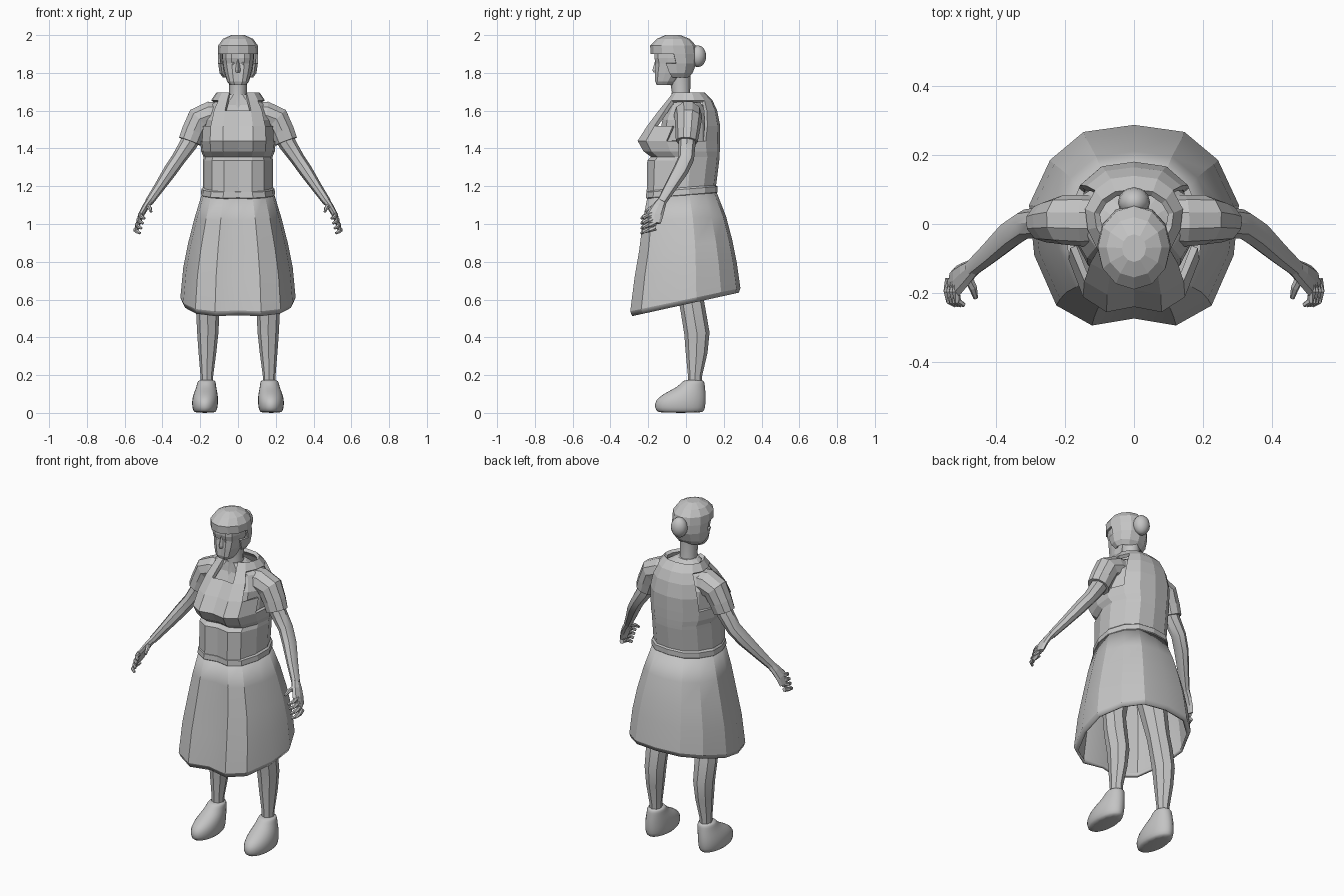
import bpy, bmesh, math
from mathutils import Vector

cube = bpy.data.objects.get("Cube")
if cube:
    bpy.data.objects.remove(cube)

GREY = (0.55, 0.55, 0.55, 1)
grey = bpy.data.materials.new("plain grey")
grey.use_nodes = True
grey.diffuse_color = GREY
grey.node_tree.nodes["Principled BSDF"].inputs["Base Color"].default_value = GREY

# Unit cross-sections, counter-clockwise from the front
half = [(0, -.93), (.4, -1), (.74, -.8), (.95, -.3), (1, .2), (.8, .65), (.48, .93), (0, 1)]
BODY = half + [(-x, y) for x, y in half[-2:0:-1]]


def round_profile(n):
    return [(math.sin(math.tau * i / n), -math.cos(math.tau * i / n)) for i in range(n)]


def level(profile, z, hx, front, back, tilt=0, cx=0):
    """Horizontal ring; the tilt raises the back."""
    mid, hy = (front + back) / 2, (back - front) / 2
    pts = [(cx + hx * u, mid + hy * v) for u, v in profile]
    return [Vector((x, y, z + tilt * y)) for x, y in pts]


def skin(name, rings, caps=True, drop=None, smooth=None):
    """Bridge rings into a surface, leaving out faces that match the drop rule."""
    bm = bmesh.new()
    rows = [[bm.verts.new(p) for p in ring] for ring in rings]
    n = len(rows[0])
    for a, b in zip(rows, rows[1:]):
        for i in range(n):
            j = (i + 1) % n
            bm.faces.new((a[i], a[j], b[j], b[i]))
    if caps:
        bm.faces.new(rows[0][::-1])
        bm.faces.new(rows[-1])
        bmesh.ops.recalc_face_normals(bm, faces=bm.faces)
    if drop:
        gone = [f for f in bm.faces if drop(f.calc_center_median())]
        bmesh.ops.delete(bm, geom=gone, context='FACES')
    mesh = bpy.data.meshes.new(name)
    bm.to_mesh(mesh)
    bm.free()
    mesh.materials.append(grey)
    obj = bpy.data.objects.new(name, mesh)
    bpy.context.collection.objects.link(obj)
    if smooth:
        shade(obj, smooth)
    return obj


def shade(obj, degrees):
    bpy.ops.object.select_all(action='DESELECT')
    obj.select_set(True)
    bpy.context.view_layer.objects.active = obj
    bpy.ops.object.shade_smooth_by_angle(angle=math.radians(degrees))


def thicken(obj, amount):
    mod = obj.modifiers.new("thickness", 'SOLIDIFY')
    mod.thickness, mod.offset = amount, -1


def tube(name, path, sides=8, side=1, smooth=None):
    """Limb along points (x, y, z, radius, depth radius); side -1 mirrors it."""
    pts = [Vector(p[:3]) for p in path]
    rings = []
    for i, p in enumerate(pts):
        d = (pts[min(i + 1, len(pts) - 1)] - pts[max(i - 1, 0)]).normalized()
        u = Vector((0, 1, 0)).cross(d).normalized()
        v = d.cross(u)
        r, q = path[i][3], path[i][-1]
        ring = [p + u * r * a + v * q * b for a, b in round_profile(sides)]
        rings.append([Vector((c.x * side, c.y, c.z)) for c in ring])
    return skin(name, rings, smooth=smooth)


# Skirt with a hem that is higher at the back
skirt = skin("skirt", [level(BODY, *r) for r in [
    (.575, .295, -.285, .28, .22), (.6, .305, -.295, .288, .21), (.76, .29, -.272, .268, .15),
    (.89, .265, -.247, .245, .1), (1.03, .23, -.228, .212, .05), (1.17, .188, -.2, .16, .02)]],
    caps=False, smooth=24)
thicken(skirt, .015)
skin("waistband", [level(BODY, *r) for r in [
    (1.145, .185, -.2, .155, .08), (1.155, .196, -.212, .168, .08),
    (1.185, .194, -.21, .168, .08), (1.2, .18, -.195, .15, .08)]])

# Shirt under the bodice
skin("shirt", [level(BODY, *r) for r in [
    (1.18, .165, -.15, .13), (1.42, .18, -.15, .14), (1.55, .185, -.125, .13),
    (1.63, .15, -.085, .09), (1.66, .1, -.08, .06), (1.685, .06, -.075, .03)]])


def bodice_gap(c):
    armhole = c.z > 1.44 and abs(c.x) > .11 and -.1 < c.y < .1 and c.z < 1.65
    neckline = c.z > 1.6 and c.y < -.06 and abs(c.x) < .055
    return armhole or neckline


bodice = skin("bodice", [level(BODY, *r) for r in [
    (1.17, .185, -.208, .155), (1.335, .185, -.205, .176), (1.355, .183, -.185, .177),
    (1.385, .195, -.225, .179), (1.44, .2, -.256, .181), (1.52, .195, -.205, .181),
    (1.6, .172, -.145, .165), (1.655, .142, -.1, .14), (1.695, .115, -.07, .1)]],
    caps=False, drop=bodice_gap)
thicken(bodice, .02)

# Neck, head and hair
OVAL = round_profile(12)
skin("neck", [level(round_profile(8), *r) for r in [
    (1.6, .06, -.09, .04), (1.7, .047, -.075, .022), (1.79, .05, -.09, .025)]], smooth=50)
skin("face", [level(BODY, *r) for r in [
    (1.735, .042, -.155, -.07), (1.755, .058, -.163, -.05), (1.8, .072, -.163, -.01),
    (1.85, .082, -.16, .02), (1.88, .086, -.168, .03), (1.95, .085, -.165, .03)]])
skin("nose", [level(round_profile(4), *r) for r in [
    (1.802, .014, -.172, -.14), (1.815, .014, -.178, -.14), (1.87, .006, -.162, -.14)]])
hair = skin("hair", [level(OVAL, *r) for r in [
    (1.775, .08, -.1, .015), (1.8, .098, -.13, .035), (1.85, .105, -.16, .055),
    (1.9, .107, -.187, .058), (1.945, .105, -.19, .052), (1.98, .08, -.155, .02),
    (2.0, .035, -.11, -.03)]],
    drop=lambda c: c.z < 1.78 or (c.z < 1.89 and c.y < -.085))
thicken(hair, .012)
bpy.ops.mesh.primitive_uv_sphere_add(segments=12, ring_count=8, radius=1, location=(0, .063, 1.888))
bun = bpy.context.object
bun.name = "hair_bun"
bun.scale = (.047, .044, .058)
bun.data.materials.append(grey)
shade(bun, 60)

for side, word in ((1, "left"), (-1, "right")):
    # Eye
    skin(word + "_eye", [level(round_profile(6), z, r, -.163, -.14, 0, side * .027)
                         for z, r in ((1.843, .006), (1.85, .013), (1.857, .006))])

    # Sleeve and arm
    tube(word + "_sleeve", [(.07, .01, 1.575, .07, .07), (.15, .01, 1.575, .077, .075),
                            (.205, .012, 1.555, .072, .072), (.235, .008, 1.49, .066, .064),
                            (.255, .004, 1.437, .064, .058)], 10, side)
    tube(word + "_arm", [(.22, .01, 1.5, .05, .045), (.265, .005, 1.42, .046, .045),
                         (.315, .0, 1.345, .038, .043), (.36, -.03, 1.28, .036, .042),
                         (.42, -.085, 1.19, .028, .033), (.472, -.13, 1.115, .022, .025)],
         8, side, 40)

    # Hand with thumb and four curled fingers
    tube(word + "_palm", [(.465, -.125, 1.125, .02, .025), (.49, -.145, 1.09, .018, .036),
                          (.512, -.165, 1.05, .016, .045), (.527, -.168, 1.005, .013, .035)],
         8, side)
    tube(word + "_thumb", [(.485, -.15, 1.1, .014), (.468, -.185, 1.085, .012),
                           (.46, -.215, 1.065, .007)], 6, side)
    for k in range(4):
        x, z = .512 + .008 * k, 1.055 - .026 * k
        tube(f"{word}_finger_{k + 1}", [(x, -.16, z, .013), (x + .006, -.195, z - .008, .013),
                                        (x, -.225, z - .016, .011), (x - .018, -.236, z - .026, .007)],
             6, side)

    # Leg and rounded shoe
    tube(word + "_leg", [(.165, .048, .1, .033, .036), (.165, .048, .2, .034, .038),
                         (.162, .056, .32, .047, .058), (.16, .058, .42, .056, .067),
                         (.16, .038, .54, .062, .066), (.155, .02, .64, .06, .066),
                         (.125, 0, .85, .075, .085), (.1, -.01, 1.1, .08, .09)], 8, side, 35)
    shoe = skin(word + "_shoe", [level(OVAL, z, hx, f, b, 0, side * cx) for z, hx, f, b, cx in [
        (0, .05, -.14, .085, .175), (.008, .066, -.165, .103, .175), (.05, .073, -.175, .11, .175),
        (.085, .07, -.15, .11, .173), (.115, .062, -.095, .107, .17), (.14, .054, -.045, .103, .168),
        (.165, .05, -.022, .1, .166), (.175, .043, -.01, .09, .166)]], smooth=60)
    shoe.modifiers.new("rounding", 'SUBSURF').levels = 1
    shoe.modifiers["rounding"].render_levels = 1
